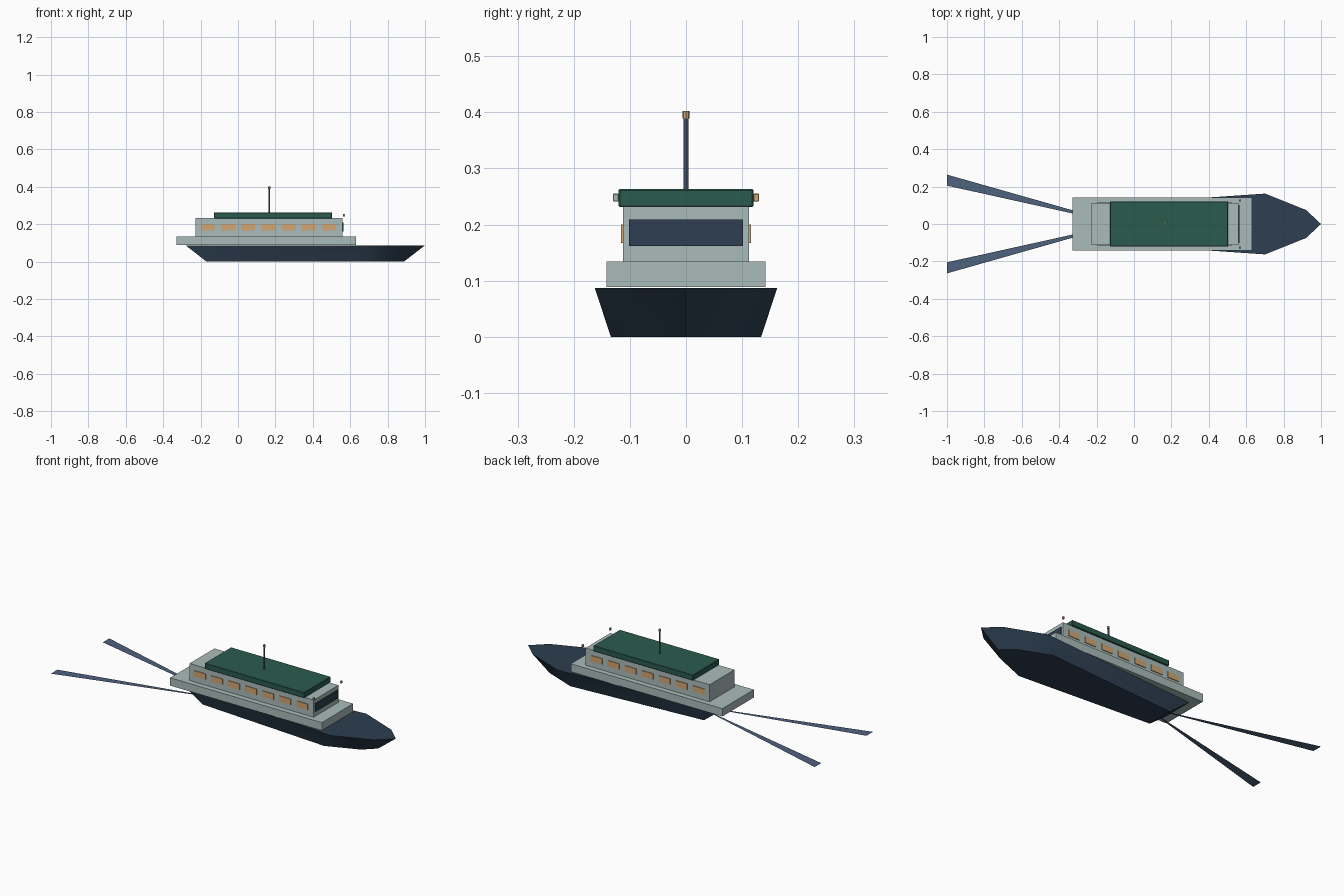
import bpy, bmesh, math

if "Cube" in bpy.data.objects:
    bpy.data.objects.remove(bpy.data.objects["Cube"])


def mat(name, rgb):
    m = bpy.data.materials.new(name)
    m.diffuse_color = (*rgb, 1)
    m.use_nodes = True
    m.node_tree.nodes["Principled BSDF"].inputs["Base Color"].default_value = m.diffuse_color
    return m


NAVY = mat("navy", (0.026, 0.049, 0.082))
PALE = mat("pale_grey_green", (0.40, 0.50, 0.49))
GREEN = mat("roof_green", (0.024, 0.105, 0.076))
TAN = mat("warm_tan", (0.64, 0.38, 0.17))
SLATE = mat("slate_blue", (0.077, 0.122, 0.21))


def finish(name, bm, m):
    bmesh.ops.recalc_face_normals(bm, faces=bm.faces)
    me = bpy.data.meshes.new(name)
    bm.to_mesh(me)
    bm.free()
    me.materials.append(m)
    ob = bpy.data.objects.new(name, me)
    bpy.context.collection.objects.link(ob)
    return ob


def box(name, lo, hi, m, bevel=0):
    bm = bmesh.new()
    bmesh.ops.create_cube(bm, size=1)
    for v in bm.verts:
        v.co = [(a + b) / 2 + c * (b - a) for a, b, c in zip(lo, hi, v.co)]
    if bevel:
        bmesh.ops.bevel(bm, geom=bm.edges[:], offset=bevel, segments=1, affect='EDGES')
    return finish(name, bm, m)


def rod(name, x, z0, z1, r, m):
    bm = bmesh.new()
    bmesh.ops.create_cone(bm, cap_ends=True, segments=8, radius1=r, radius2=r, depth=z1 - z0)
    bmesh.ops.translate(bm, verts=bm.verts, vec=(x, 0, (z0 + z1) / 2))
    return finish(name, bm, m)


# Hull: deck outline, scaled down towards the keel
half = [(-0.28, 0.095), (0.70, 0.1625), (0.92, 0.075)]
outline = [(x, -y) for x, y in half] + [(1.0, 0)] + half[::-1]
bm = bmesh.new()
top = [bm.verts.new((x, y, 0.087)) for x, y in outline]
low = [bm.verts.new((0.355 + (x - 0.355) * 0.825, y * 0.825, 0)) for x, y in outline]
bm.faces.new(top)
bm.faces.new(low[::-1])
for i in range(len(top)):
    j = (i + 1) % len(top)
    bm.faces.new((low[i], low[j], top[j], top[i]))
hull = finish("hull", bm, NAVY)
bpy.context.view_layer.objects.active = hull
hull.select_set(True)
bpy.ops.object.shade_smooth_by_angle(angle=math.radians(30))

# Superstructure
box("main_deck", (-0.33, -0.142, 0.089), (0.63, 0.142, 0.134), PALE)
box("cabin", (-0.228, -0.112, 0.133), (0.558, 0.112, 0.232), PALE)
box("roof", (-0.128, -0.12, 0.231), (0.503, 0.12, 0.263), GREEN, 0.002)
box("windshield", (0.555, -0.102, 0.162), (0.563, 0.102, 0.209), NAVY)

# Side windows and navigation lights on both sides
for s, side in ((-1, "starboard"), (1, "port")):
    for i in range(7):
        x = -0.161 + i * 0.108
        y0, y1 = sorted((s * 0.110, s * 0.116))
        box(f"{side}_window_{i + 1}", (x - 0.036, y0, 0.167), (x + 0.036, y1, 0.2), TAN)
    y0, y1 = sorted((s * 0.12, s * 0.13))
    box(f"{side}_light", (0.562, y0, 0.241), (0.572, y1, 0.255), TAN if s > 0 else PALE, 0.001)

    # Wake strip, a flat sheet widening astern
    bm = bmesh.new()
    pts = [(-0.2, 0.028), (-0.2, 0.037), (-1.0, 0.264), (-1.0, 0.205)]
    f = bm.faces.new([bm.verts.new((x, s * y, 0.025)) for x, y in pts])
    ob = finish(f"{side}_wake", bm, SLATE)
    if ob.data.polygons[0].normal.z < 0:
        ob.data.flip_normals()

# Mast with lamp
rod("mast", 0.167, 0.26, 0.39, 0.0045, SLATE)
rod("mast_lamp", 0.167, 0.389, 0.402, 0.0065, TAN)
